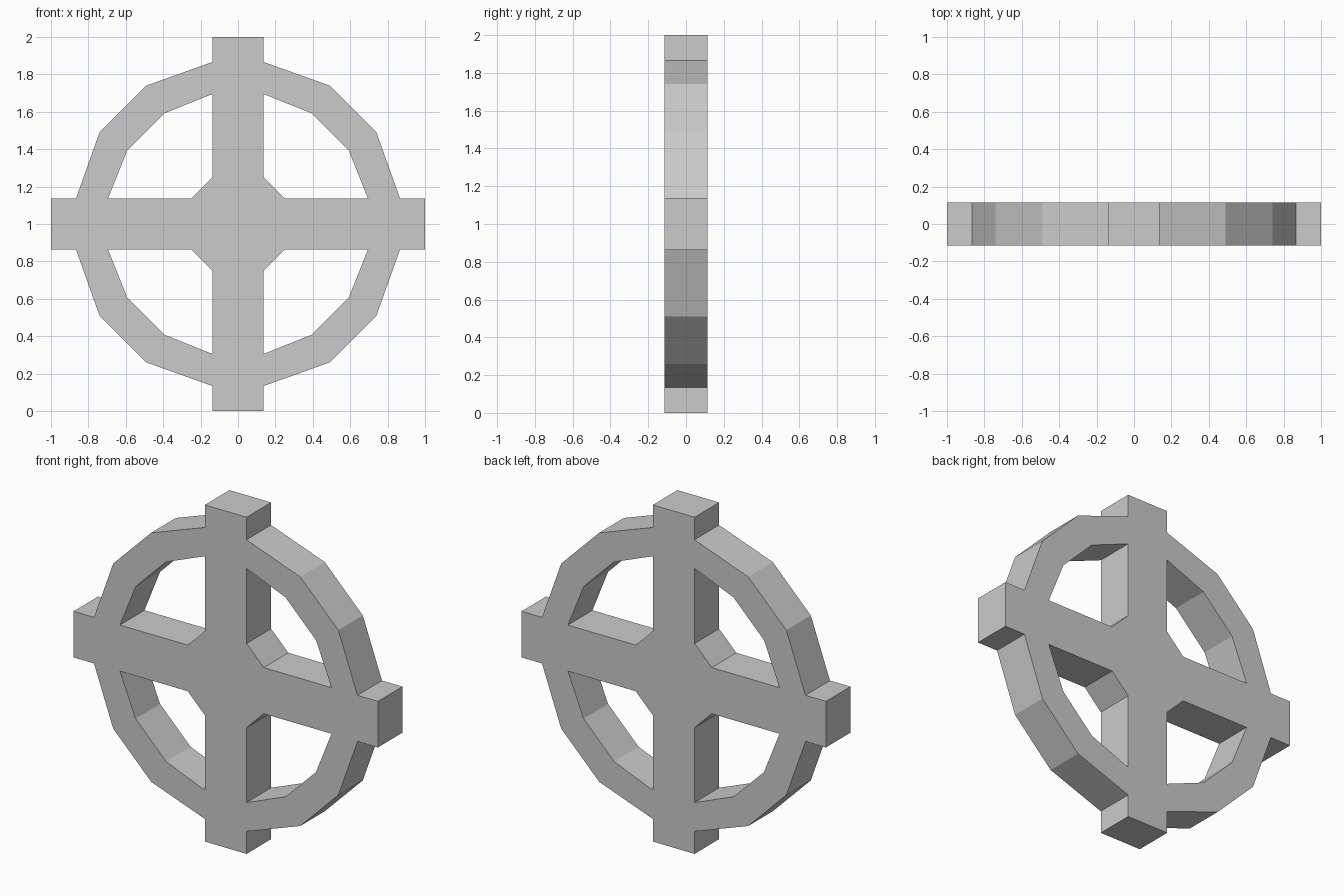
import bpy
import bmesh
from math import cos, sin, pi

if "Cube" in bpy.data.objects:
    bpy.data.objects.remove(bpy.data.objects["Cube"])

W = 0.137         # half width of the spokes
HUB = 0.25        # reach of the chamfered hub
THICK = 0.23      # depth front to back
OUTER = [(W, 0.866), (0.49, 0.74), (0.74, 0.49), (0.866, W)]
INNER = [(W, 0.695), (0.392, 0.593), (0.593, 0.392), (0.695, W)]

bm = bmesh.new()


def add_face(points, turn):
    """Add a flat face in the xz plane, turned by quarter turns about the centre."""
    c, s = round(cos(turn * pi / 2)), round(sin(turn * pi / 2))
    bm.faces.new([bm.verts.new((c * x - s * z, 0, 1 + s * x + c * z)) for x, z in points])


for q in range(4):
    # Spoke with protruding end, split where the rim joins it
    heights = [HUB, INNER[0][1], OUTER[0][1], 1.0]
    add_face([(W, h) for h in heights] + [(-W, h) for h in reversed(heights)], q)
    # Faceted rim quarter
    for i in range(3):
        add_face([INNER[i], INNER[i + 1], OUTER[i + 1], OUTER[i]], q)

# Chamfered octagonal hub
add_face([(HUB, -W), (HUB, W), (W, HUB), (-W, HUB),
          (-HUB, W), (-HUB, -W), (-W, -HUB), (W, -HUB)], 0)

bmesh.ops.remove_doubles(bm, verts=bm.verts, dist=1e-4)
bmesh.ops.recalc_face_normals(bm, faces=bm.faces)
mesh = bpy.data.meshes.new("spoked_wheel")
bm.to_mesh(mesh)
bm.free()

# Give the profile its depth, centred on y = 0
wheel = bpy.data.objects.new("spoked_wheel", mesh)
bpy.context.collection.objects.link(wheel)
solid = wheel.modifiers.new("depth", 'SOLIDIFY')
solid.thickness = THICK
solid.offset = 0
